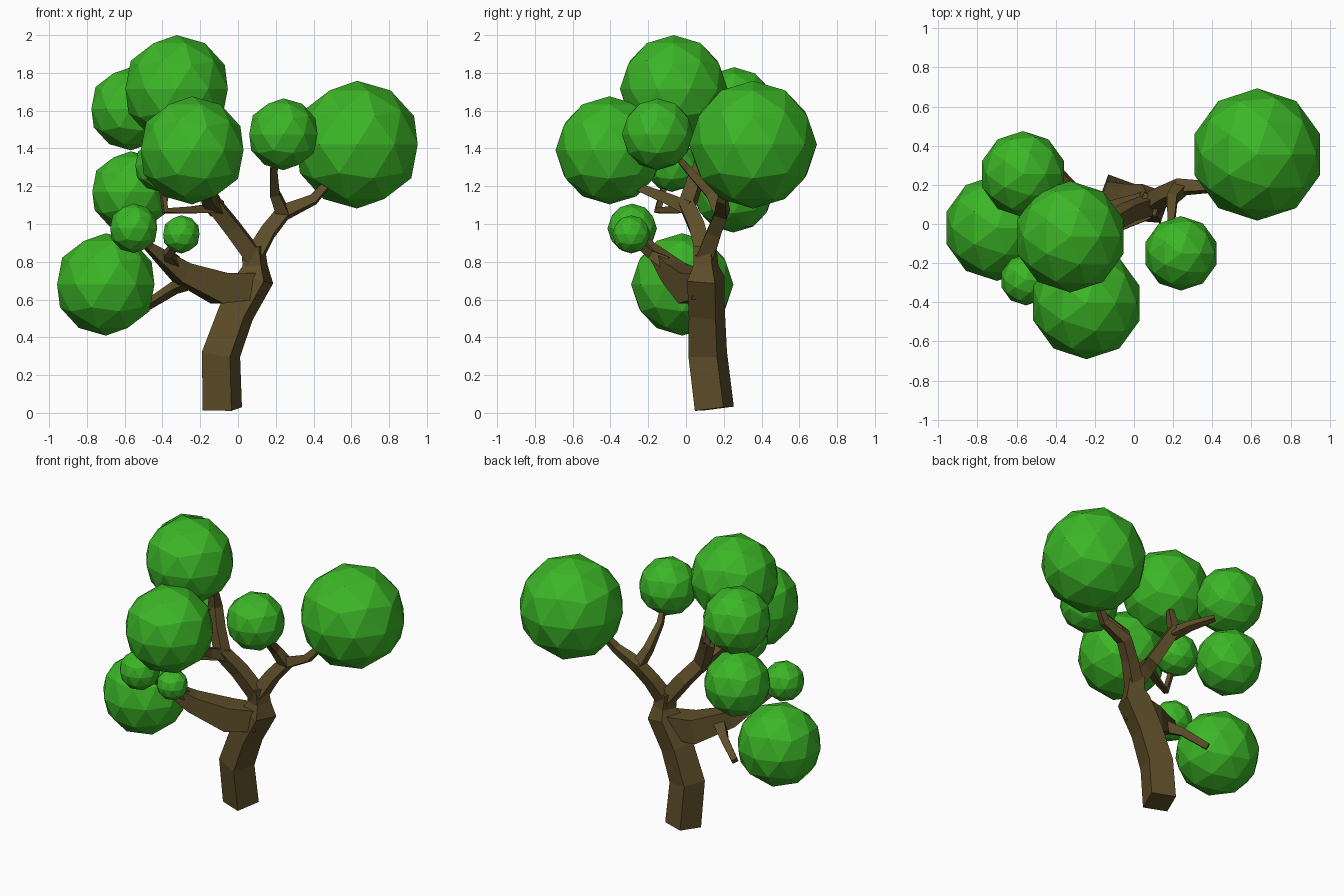
import bpy, bmesh, math
from mathutils import Vector


def material(name, color):
    m = bpy.data.materials.new(name)
    m.diffuse_color = color
    return m


bark = material("bark", (0.11, 0.075, 0.022, 1))
leaf = material("leaf", (0.045, 0.47, 0.02, 1))


def finish(bm, name, mat):
    bmesh.ops.recalc_face_normals(bm, faces=bm.faces)
    me = bpy.data.meshes.new(name)
    bm.to_mesh(me)
    bm.free()
    me.materials.append(mat)
    ob = bpy.data.objects.new(name, me)
    bpy.context.collection.objects.link(ob)
    return ob


def limb(name, path, twist=0):
    """Square tapered tube along a path of (x, y, z, half width)."""
    bm = bmesh.new()
    pts = [Vector(p[:3]) for p in path]
    rings, side = [], None
    for i, p in enumerate(pts):
        t = Vector()
        if i > 0:
            t += (p - pts[i - 1]).normalized()
        if i < len(pts) - 1:
            t += (pts[i + 1] - p).normalized()
        t.normalize()
        if side is None:
            side = Vector((0, 1, 0)) if abs(t.x) > 0.75 else Vector((1, 0, 0))
        side = (side - t * side.dot(t)).normalized()
        other = t.cross(side)
        r = path[i][3] * math.sqrt(2)
        angles = [math.radians(45 + 90 * k + twist) for k in range(4)]
        rings.append([bm.verts.new(p + side * (r * math.cos(a)) + other * (r * math.sin(a)))
                      for a in angles])
    for a, b in zip(rings, rings[1:]):
        for k in range(4):
            j = (k + 1) % 4
            bm.faces.new((a[k], a[j], b[j], b[k]))
    bm.faces.new(rings[0][::-1])
    bm.faces.new(rings[-1])
    return finish(bm, name, bark)


# Trunk up to the fork
limb("trunk", [(-0.083, 0.15, 0.022, 0.081), (-0.09, 0.115, 0.31, 0.08),
               (-0.01, 0.11, 0.53, 0.075), (0.09, 0.105, 0.71, 0.078),
               (0.09, 0.105, 0.78, 0.052), (0.08, 0.10, 0.88, 0.048)], -20)

# Low left limb and its twigs
limb("left_limb", [(0.08, 0.10, 0.67, 0.07), (-0.10, 0.04, 0.66, 0.082),
                   (-0.30, -0.07, 0.745, 0.055), (-0.47, -0.19, 0.88, 0.022),
                   (-0.53, -0.25, 0.94, 0.018)])
limb("left_low_twig", [(-0.24, -0.02, 0.71, 0.04), (-0.34, 0.07, 0.66, 0.025),
                       (-0.48, 0.15, 0.57, 0.02)])
limb("left_front_twig", [(-0.34, -0.10, 0.79, 0.035), (-0.37, -0.19, 0.84, 0.022),
                         (-0.31, -0.28, 0.92, 0.017)])

# Right fork
limb("right_limb", [(0.08, 0.10, 0.82, 0.045), (0.16, 0.15, 0.96, 0.038),
                    (0.24, 0.19, 1.06, 0.036), (0.40, 0.19, 1.13, 0.024),
                    (0.48, 0.22, 1.22, 0.018)])
limb("right_twig", [(0.24, 0.185, 1.05, 0.034), (0.195, 0.13, 1.16, 0.026),
                    (0.19, 0.01, 1.29, 0.018), (0.21, -0.05, 1.36, 0.015)])

# Middle fork and its twigs
limb("middle_limb", [(0.09, 0.10, 0.82, 0.045), (-0.03, 0.06, 0.98, 0.042),
                     (-0.125, 0.005, 1.10, 0.04), (-0.19, 0.05, 1.23, 0.036),
                     (-0.245, 0.10, 1.35, 0.034), (-0.235, 0.07, 1.50, 0.017)])
limb("middle_back_twig", [(-0.235, 0.09, 1.32, 0.032), (-0.31, 0.18, 1.37, 0.024),
                          (-0.41, 0.30, 1.41, 0.016)])
limb("middle_front_twig", [(-0.11, 0.02, 1.08, 0.038), (-0.16, -0.09, 1.13, 0.03),
                           (-0.20, -0.29, 1.21, 0.018)])
limb("middle_left_twig", [(-0.11, 0.0, 1.085, 0.026), (-0.25, -0.08, 1.075, 0.018),
                          (-0.385, -0.15, 1.07, 0.016), (-0.405, -0.11, 1.22, 0.014)])

# Round leaf clusters: x, y, z, radius
clusters = [
    ("right_large", 0.63, 0.355, 1.42, 0.338),
    ("right_front", 0.24, -0.15, 1.475, 0.19),
    ("top", -0.325, -0.065, 1.715, 0.285),
    ("front", -0.243, -0.405, 1.39, 0.286),
    ("back_upper", -0.567, 0.255, 1.61, 0.22),
    ("back_lower", -0.567, 0.25, 1.17, 0.215),
    ("left_low", -0.70, -0.02, 0.68, 0.271),
    ("left_small", -0.552, -0.285, 0.977, 0.131),
    ("front_tiny", -0.30, -0.29, 0.945, 0.101),
    ("inner", -0.41, -0.075, 1.31, 0.14),
]
for name, x, y, z, r in clusters:
    bm = bmesh.new()
    bmesh.ops.create_icosphere(bm, subdivisions=2, radius=r)
    finish(bm, name + "_leaves", leaf).location = (x, y, z)
